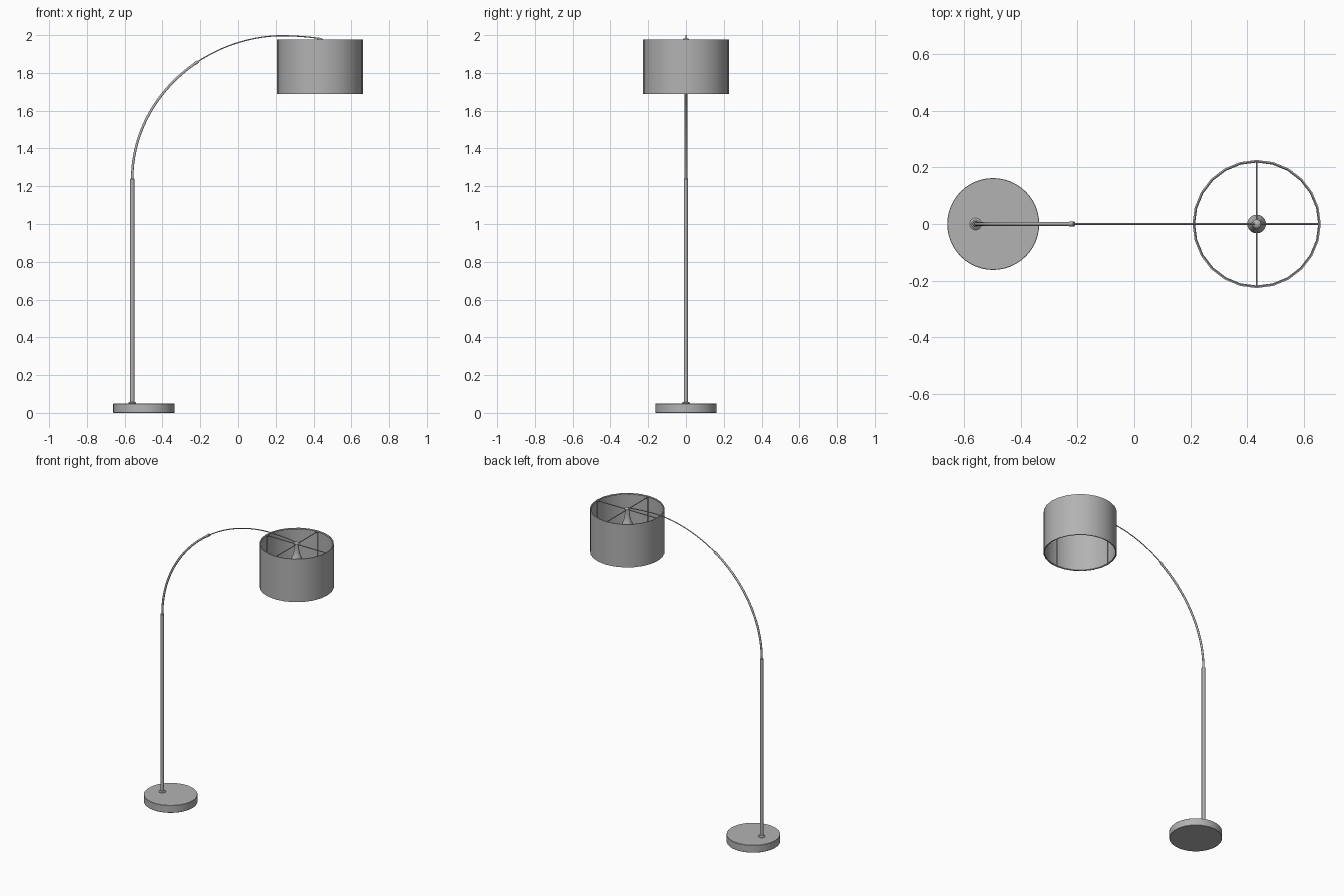
import bpy
from math import cos, sin, pi, radians

if "Cube" in bpy.data.objects:
    bpy.data.objects.remove(bpy.data.objects["Cube"])

SX, SHADE_R, Z0, Z1 = 0.434, 0.2265, 1.688, 1.976  # shade centre, radius, heights
PX = -0.56                                         # pole position

# Dark grey metal and fabric
grey = bpy.data.materials.new("dark_grey")
grey.diffuse_color = (0.45, 0.45, 0.45, 1)
grey.use_nodes = True
grey.node_tree.nodes["Principled BSDF"].inputs["Base Color"].default_value = grey.diffuse_color


def lathe(name, profile, x, sides, closed=False):
    """Spin (radius, z) points around a vertical axis at x."""
    n = len(profile)
    verts = [(x + r * cos(2 * pi * i / sides), r * sin(2 * pi * i / sides), z)
             for i in range(sides) for r, z in profile]
    faces = []
    for i in range(sides):
        a, b = i * n, (i + 1) % sides * n
        for j in range(n if closed else n - 1):
            k = (j + 1) % n
            faces.append((a + j, b + j, b + k, a + k))
    if not closed:
        faces.append([i * n for i in reversed(range(sides))])
        faces.append([i * n + n - 1 for i in range(sides)])
    mesh = bpy.data.meshes.new(name)
    mesh.from_pydata(verts, [], faces)
    mesh.materials.append(grey)
    obj = bpy.data.objects.new(name, mesh)
    bpy.context.collection.objects.link(obj)
    bpy.context.view_layer.objects.active = obj
    obj.select_set(True)
    bpy.ops.object.shade_smooth_by_angle(angle=radians(35))
    obj.select_set(False)
    return obj


def tube(name, points, radius):
    """Round tube along a list of points."""
    curve = bpy.data.curves.new(name, 'CURVE')
    curve.dimensions = '3D'
    curve.bevel_depth = radius
    curve.bevel_resolution = 3
    curve.use_fill_caps = True
    spline = curve.splines.new('POLY')
    spline.points.add(len(points) - 1)
    for p, co in zip(spline.points, points):
        p.co = (*co, 1)
    spline.use_smooth = True
    curve.materials.append(grey)
    obj = bpy.data.objects.new(name, curve)
    bpy.context.collection.objects.link(obj)
    return obj


def arc(a0, a1, steps):
    """Points on the elliptical arm; the drop past the peak is flatter."""
    pts = []
    for i in range(steps + 1):
        t = radians(a0 + (a1 - a0) * i / steps)
        drop = 0.757 * (1 - sin(t)) * (0.5 if t < pi / 2 else 1)
        drop += 0.011 * max(0, sin(2 * (pi - t)))
        pts.append((0.22 + 0.78 * cos(t), 0, 1.997 - drop))
    return pts


# Base, collar and pole
lathe("base", [(0.161, 0), (0.1625, 0.002), (0.1625, 0.048), (0.161, 0.05)], -0.498, 48)
lathe("pole_collar", [(0.021, 0.049), (0.021, 0.053), (0.014, 0.058)], PX, 24)
lathe("pole", [(0.0112, 0.05), (0.0112, 1.237), (0.009, 1.24)], PX, 20)

# Curved arm: thick lower tube, joint, thin upper rod
tube("lower_arm", arc(180, 124, 28), 0.0068)
tube("arm_joint", arc(125.2, 123.6, 2), 0.0085)
tube("upper_arm", arc(124, 74, 28), 0.0032)

# Drum shade with top and bottom rim rings
r = SHADE_R
lathe("shade", [(r, Z0), (r, Z1), (r - 0.003, Z1), (r - 0.003, Z0)], SX, 24, True)
for label, z in (("top", Z1 - 0.004), ("bottom", Z0 + 0.004)):
    ring = [(r - 0.005 + 0.004 * cos(a * pi / 4), z + 0.004 * sin(a * pi / 4))
            for a in range(8)]
    lathe(label + "_rim", ring, SX, 24, True)

# Wire frame: four spokes, each with an upright inside the shade
for i in range(4):
    c, s = cos(i * pi / 2), sin(i * pi / 2)
    ex, ey = SX + (r - 0.006) * c, (r - 0.006) * s
    tube(f"spoke_{i + 1}", [(SX, 0, Z1 - 0.005), (ex, ey, Z1 - 0.005)], 0.003)
    tube(f"upright_{i + 1}", [(ex, ey, Z1 - 0.004), (ex, ey, Z0 + 0.004)], 0.003)

# Hub and flared lamp socket
lathe("hub", [(0.016, 1.968), (0.016, 1.978), (0.012, 1.982), (0.006, 1.985)], SX, 24)
lathe("socket", [(0.028, 1.865), (0.033, 1.87), (0.033, 1.88), (0.024, 1.895),
                 (0.018, 1.92), (0.014, 1.95), (0.014, 1.969)], SX, 24)
